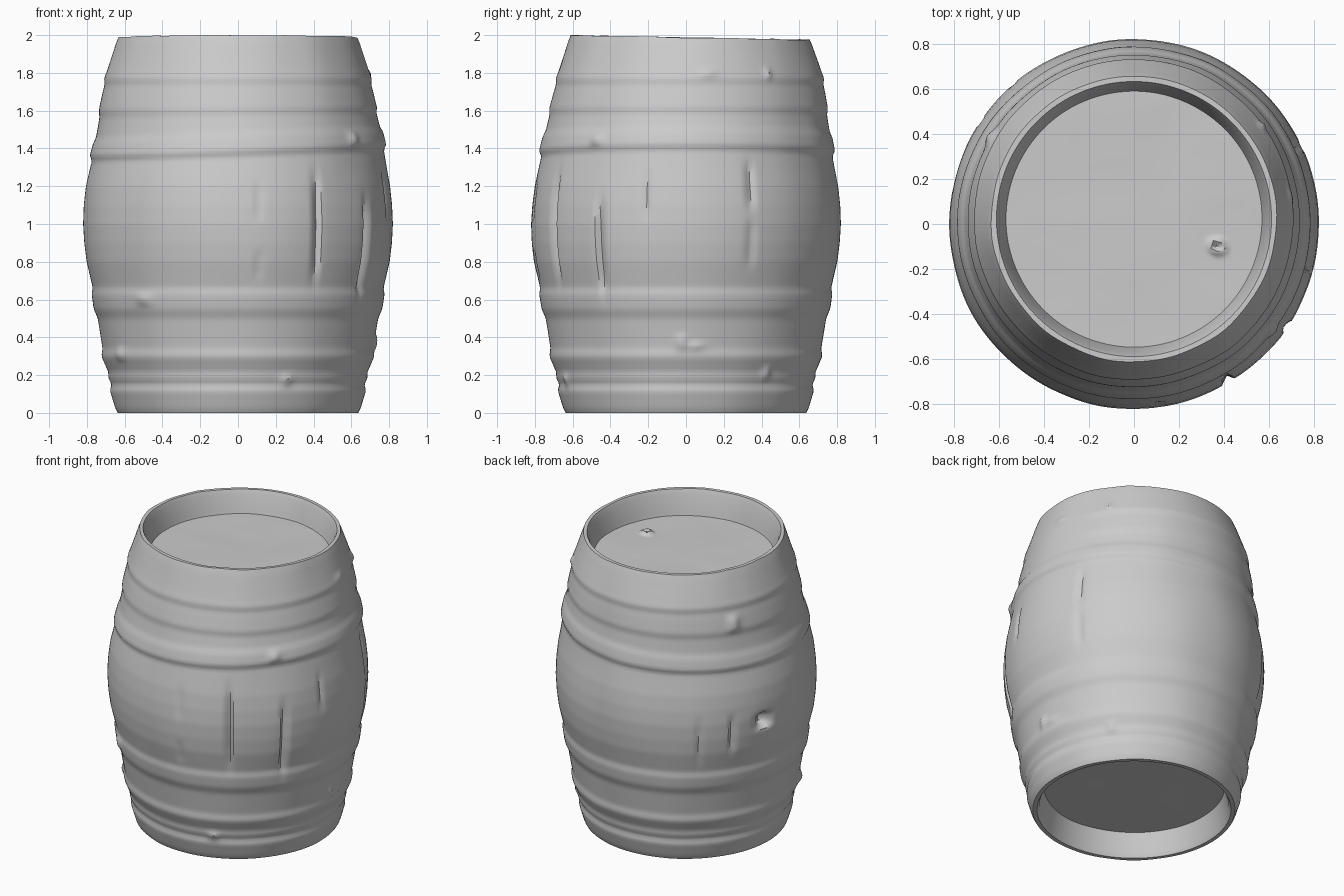
import bpy, bmesh, math
from mathutils import Vector, noise

if "Cube" in bpy.data.objects:
    bpy.data.objects.remove(bpy.data.objects["Cube"])

SEG = 240

# Outer profile (height, radius): bulging staves with raised hoops
OUTER = [(0, .635), (.02, .648), (.12, .678), (.15, .668), (.19, .688), (.21, .683),
         (.30, .722), (.34, .716), (.50, .742), (.55, .764), (.63, .776), (.66, .770),
         (.80, .803), (.90, .815), (1.0, .820), (1.1, .815), (1.2, .803), (1.36, .770),
         (1.385, .784), (1.46, .767), (1.49, .752), (1.58, .734), (1.61, .738),
         (1.70, .718), (1.74, .707), (1.77, .711), (1.80, .699), (1.97, .645), (2.0, .632)]

# Surface marks: angle in degrees, height, half width, half height, depth (negative = inward)
MARKS = [(-59, .98, .016, .26, -.035), (-34, .88, .016, .23, -.035),
         (-82, 1.12, .012, .10, -.012), (-82, .78, .012, .07, -.012),
         (-15, 1.15, .014, .12, -.012), (25, 1.20, .018, .12, -.020),
         (25, .90, .020, .12, -.012), (131, .88, .012, .15, -.015),
         (146, .92, .014, .12, -.025), (162, .97, .048, .048, -.07),
         (-38, 1.45, .035, .03, .018), (-130, .60, .05, .03, .015),
         (-150, .31, .05, .03, .014), (-68, .17, .04, .03, .014),
         (8, 1.80, .05, .02, .012), (36, 1.80, .02, .03, .014),
         (4, .35, .05, .02, .014), (38, .21, .03, .03, .014),
         (150, 1.65, .04, .05, .022), (-2, .37, .03, .04, .016)]


def outer_radius(z):
    z = min(max(z, 0), 2)
    for (z0, r0), (z1, r1) in zip(OUTER, OUTER[1:]):
        if z <= z1:
            return r0 + (r1 - r0) * (z - z0) / (z1 - z0)
    return OUTER[-1][1]


def ramp(z, a, b):
    t = min(max((z - a) / (b - a), 0), 1)
    return t * t * (3 - 2 * t)


def place(r, z, a):
    """Lean the top slightly and tip the rim, as in the worn barrel."""
    x, y = r * math.cos(a), r * math.sin(a)
    top = ramp(z, 1.75, 2.0)
    z -= top * (.022 * (y + .6) / 1.2 + .008 * abs(noise.noise((x * 4, y * 4, 7))))
    return x, y + .022 * ramp(z, 1.2, 1.9), z


def stave_point(z, a):
    tilt = .035 * math.cos(a) * math.exp(-((z - 1.43) / .14) ** 2)
    zs = z - tilt
    r = (outer_radius(zs - .008) + outer_radius(zs) * 2 + outer_radius(zs + .008)) / 4
    r += .005 * noise.noise((math.cos(a) * 3, math.sin(a) * 3, z * 2))
    for deg, mz, w, h, d in MARKS:
        da = (a - math.radians(deg) + math.pi) % math.tau - math.pi
        u, v = da * .8 / w, (z - mz) / h
        if abs(u) < 3 and abs(v) < 2:
            r += d * math.exp(-u * u - v ** 4)
    return place(r, z, a)


def finish(name, bm):
    bmesh.ops.recalc_face_normals(bm, faces=bm.faces)
    me = bpy.data.meshes.new(name)
    bm.to_mesh(me)
    bm.free()
    ob = bpy.data.objects.new(name, me)
    bpy.context.collection.objects.link(ob)
    bpy.ops.object.select_all(action='DESELECT')
    ob.select_set(True)
    bpy.context.view_layer.objects.active = ob
    bpy.ops.object.shade_smooth_by_angle(angle=math.radians(40))


def bridge(bm, rings):
    for lo, hi in zip(rings, rings[1:]):
        for i in range(SEG):
            j = (i + 1) % SEG
            bm.faces.new((lo[i], lo[j], hi[j], hi[i]))


angles = [math.tau * i / SEG for i in range(SEG)]

# Barrel wall: inner bottom lip, outer staves and hoops, inner top lip
bm = bmesh.new()
rings = []
for r, z in ((.565, .165), (.572, .15), (.595, .03), (.61, 0)):
    rings.append([bm.verts.new(place(r, z, a)) for a in angles])
N = 110
for k in range(N + 1):
    rings.append([bm.verts.new(stave_point(2 * k / N, a)) for a in angles])
for r, z in ((.61, 2.0), (.597, 1.97), (.575, 1.86), (.565, 1.82)):
    rings.append([bm.verts.new(place(r, z, a)) for a in angles])
bridge(bm, rings)
finish("barrel_wall", bm)


# Recessed heads
def head(name, z, radius, knot=None):
    bm = bmesh.new()
    rings = []
    for k in range(1, 31):
        ring = []
        for a in angles:
            x, y, zz = place(radius * k / 30, z, a)
            zz += .004 * noise.noise((x * 3, y * 3, z))
            if knot:
                d = math.hypot(x - knot[0], y - knot[1]) / .025
                zz += .022 * math.exp(-(d - 1) ** 2 * 3) - .01 * math.exp(-d * d * 3)
            ring.append(bm.verts.new((x, y, zz)))
        rings.append(ring)
    bridge(bm, rings)
    bm.faces.new(rings[0])
    finish(name, bm)


head("top_head", 1.83, .575, (.37, -.10))
head("bottom_head", .16, .575)
